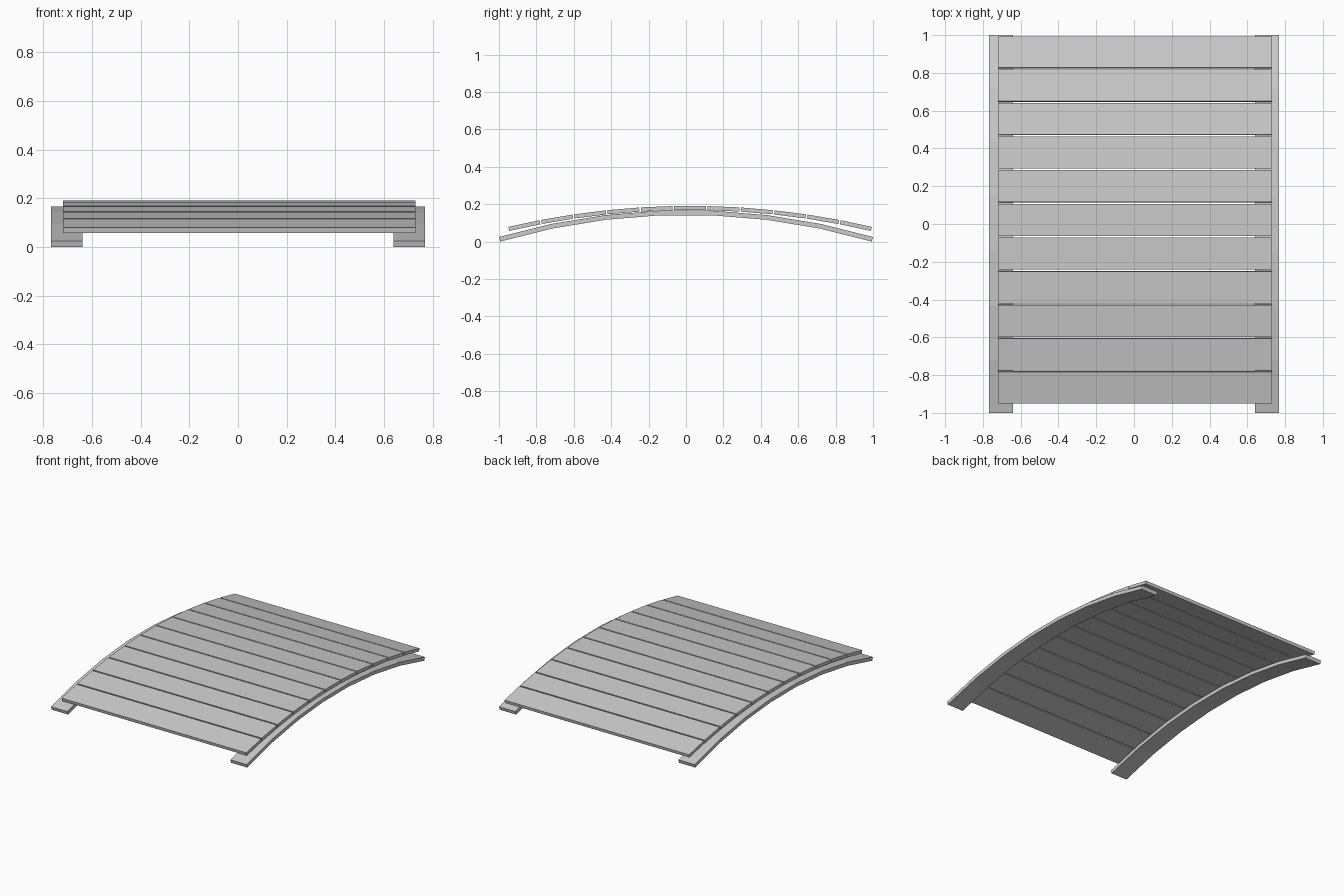
import bpy, bmesh, math
from mathutils import Matrix, Vector

if "Cube" in bpy.data.objects:
    bpy.data.objects.remove(bpy.data.objects["Cube"])


def make_object(name, bm):
    bmesh.ops.recalc_face_normals(bm, faces=bm.faces[:])
    mesh = bpy.data.meshes.new(name)
    bm.to_mesh(mesh)
    bm.free()
    obj = bpy.data.objects.new(name, mesh)
    bpy.context.collection.objects.link(obj)
    return obj


# Arched side rails: a seven-segment arc profile extruded across x
RAIL_R, RAIL_THICK, RAIL_TOP, SEGMENTS = 3.55, 0.025, 0.168, 7


def side_rail(name, x0, x1):
    half = math.asin(1.0 / RAIL_R)
    angles = [-half + 2 * half * i / SEGMENTS for i in range(SEGMENTS + 1)]

    def arc(radius, steps):
        return [(radius * math.sin(a), RAIL_TOP - RAIL_R + radius * math.cos(a)) for a in steps]

    profile = arc(RAIL_R, angles) + arc(RAIL_R - RAIL_THICK, reversed(angles))
    bm = bmesh.new()
    face = bm.faces.new([bm.verts.new((x0, y, z)) for y, z in profile])
    moved = bmesh.ops.extrude_face_region(bm, geom=[face])["geom"]
    verts = [v for v in moved if isinstance(v, bmesh.types.BMVert)]
    bmesh.ops.translate(bm, verts=verts, vec=(x1 - x0, 0, 0))
    return make_object(name, bm)


side_rail("left_rail", -0.768, -0.64)
side_rail("right_rail", 0.64, 0.768)

# Deck planks: eleven flat boards laid along a slightly flatter arc
DECK_R, DECK_TOP, THICK = 4.26, 0.190, 0.022
PITCH, LENGTH, DECK_Y = 0.179, 0.170, 0.022
for i in range(11):
    angle = (i - 5) * PITCH / DECK_R
    radius = DECK_R - THICK / 2
    centre = Vector((0.005, DECK_Y + radius * math.sin(angle),
                     DECK_TOP - DECK_R + radius * math.cos(angle)))
    bm = bmesh.new()
    bmesh.ops.create_cube(bm, size=1, matrix=Matrix.Translation(centre)
                          @ Matrix.Rotation(-angle, 4, 'X')
                          @ Matrix.Diagonal((1.45, LENGTH, THICK, 1)))
    make_object(f"deck_plank_{i + 1}", bm)
